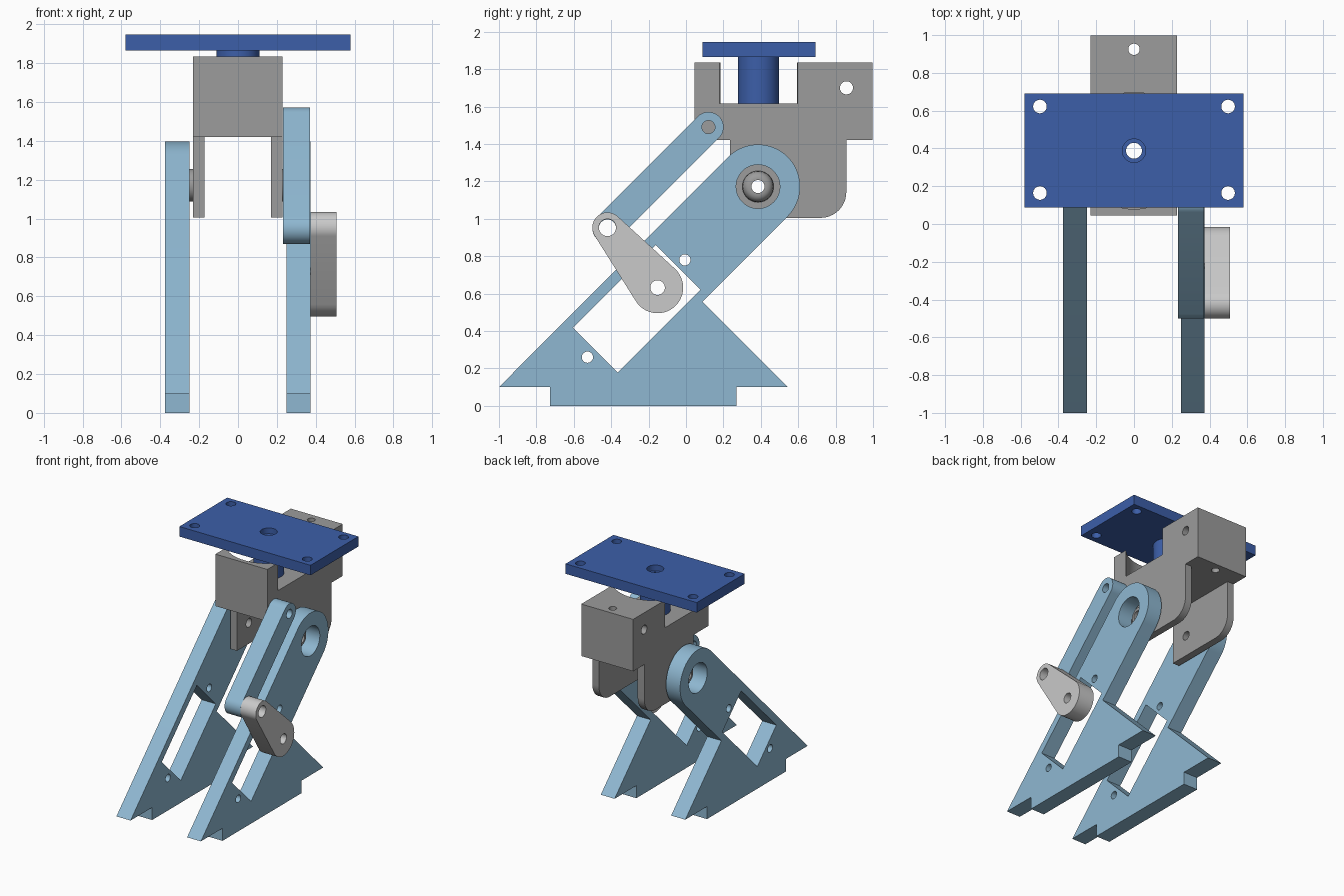
import bpy, bmesh
from math import sin, cos, pi, hypot, acos, atan2, sqrt

if "Cube" in bpy.data.objects:
    bpy.data.objects.remove(bpy.data.objects["Cube"])


def material(name, srgb):
    m = bpy.data.materials.new(name)
    m.diffuse_color = [((c + 0.055) / 1.055) ** 2.4 for c in srgb] + [1]
    m.use_nodes = True
    m.node_tree.nodes["Principled BSDF"].inputs["Base Color"].default_value = m.diffuse_color
    return m


LIGHT_BLUE = material("light blue", (0.56, 0.72, 0.82))
DARK_BLUE = material("dark blue", (0.235, 0.37, 0.66))
GREY = material("mid grey", (0.61, 0.61, 0.61))
PALE_GREY = material("pale grey", (0.79, 0.79, 0.79))


def arc(c, r, a0, a1, n=24):
    return [(c[0] + r * cos(a0 + (a1 - a0) * i / n),
             c[1] + r * sin(a0 + (a1 - a0) * i / n)) for i in range(n + 1)]


def circle(c, r, n=40):
    return arc(c, r, 0, 2 * pi, n)[:-1]


def rect(a0, b0, a1, b1):
    return [(a0, b0), (a1, b0), (a1, b1), (a0, b1)]


def tapered_bar(c1, r1, c2, r2):
    """Outline wrapped around two circles."""
    d = atan2(c2[1] - c1[1], c2[0] - c1[0])
    a = acos((r1 - r2) / hypot(c2[0] - c1[0], c2[1] - c1[1]))
    return arc(c2, r2, d - a, d + a) + arc(c1, r1, d + a, d + 2 * pi - a)


def loft(name, rings, mat=None):
    """Solid through matching rings of 3D points."""
    bm = bmesh.new()
    vs = [[bm.verts.new(p) for p in ring] for ring in rings]
    n = len(vs[0])
    for lo, hi in zip(vs, vs[1:]):
        for i in range(n):
            bm.faces.new((lo[i], lo[(i + 1) % n], hi[(i + 1) % n], hi[i]))
    bm.faces.new(vs[0])
    bm.faces.new(vs[-1])
    bmesh.ops.recalc_face_normals(bm, faces=bm.faces)
    me = bpy.data.meshes.new(name)
    bm.to_mesh(me)
    bm.free()
    ob = bpy.data.objects.new(name, me)
    bpy.context.collection.objects.link(ob)
    if mat:
        me.materials.append(mat)
    return ob


def along_x(name, pts, x0, x1, mat=None):
    return loft(name, [[(x, y, z) for y, z in pts] for x in (x0, x1)], mat)


def along_z(name, pts, z0, z1, mat=None):
    return loft(name, [[(x, y, z) for x, y in pts] for z in (z0, z1)], mat)


def select(ob):
    bpy.ops.object.select_all(action='DESELECT')
    ob.select_set(True)
    bpy.context.view_layer.objects.active = ob


def boolean(ob, others, op='DIFFERENCE'):
    select(ob)
    for other in others:
        other.hide_render = True
        m = ob.modifiers.new("cut", 'BOOLEAN')
        m.operation, m.solver, m.object = op, 'EXACT', other
        bpy.ops.object.modifier_apply(modifier=m.name)
        bpy.data.objects.remove(other)


def smooth(ob):
    select(ob)
    bpy.ops.object.shade_smooth_by_angle()


def hole_x(c, r, x0=-1, x1=1):
    return along_x("cutter", circle(c, r), x0, x1)


def hole_z(c, r, z0=1, z1=3):
    return along_z("cutter", circle(c, r), z0, z1)


PIVOT = (0.385, 1.172)
POST = (0, 0.388)

# Side legs: slanted arm on a triangular foot, with slot and holes
leg_outline = [(-1, 0.1), (-0.727, 0.1), (-0.727, 0), (0.27, 0), (0.27, 0.1),
               (0.545, 0.1), (0.088, 0.557)] + arc(PIVOT, 0.225, -pi / 4, 3 * pi / 4, 36)
slot = [(-0.605, 0.417), (-0.366, 0.178), (0.077, 0.621), (-0.162, 0.86)]
for side, x0, x1 in (("left", -0.375, -0.25), ("right", 0.25, 0.372)):
    leg = along_x(side + "_leg", leg_outline, x0, x1, LIGHT_BLUE)
    boolean(leg, [along_x("cutter", slot, -1, 1), hole_x(PIVOT, 0.117),
                  hole_x((-0.527, 0.26), 0.03), hole_x((-0.006, 0.78), 0.03)])
    smooth(leg)

# Push rod between crank and bracket
link = along_x("link_rod", tapered_bar((-0.42, 0.95), 0.081, (0.12, 1.49), 0.081),
               0.232, 0.371, LIGHT_BLUE)
boolean(link, [hole_x((0.12, 1.49), 0.035), hole_x((-0.42, 0.95), 0.046)])
smooth(link)

# Crank arm
crank = along_x("crank_arm", tapered_bar((-0.152, 0.632), 0.137, (-0.42, 0.953), 0.081),
                0.372, 0.508, PALE_GREY)
boolean(crank, [hole_x((-0.152, 0.632), 0.039), hole_x((-0.42, 0.953), 0.046)])
smooth(crank)

# Bracket: block with two hanging cheeks, round clearance cut and holes
bracket_outline = ([(0.045, 1.42), (0.235, 1.42), (0.235, 1.005)]
                   + arc((0.72, 1.142), 0.137, -pi / 2, 0, 12)
                   + [(0.857, 1.42), (0.997, 1.42), (0.997, 1.835), (0.045, 1.835)])
bracket = along_x("bracket", bracket_outline, -0.231, 0.228, GREY)
boolean(bracket, [along_x("cutter", rect(0, 0.9, 0.95, 1.42), -0.173, 0.17),
                  along_z("cutter", circle(POST, 0.309, 72), 1.615, 2),
                  hole_x((0.858, 1.70), 0.035), hole_x(PIVOT, 0.035),
                  hole_z((0, 0.925), 0.03), hole_z(POST, 0.042)])
smooth(bracket)

# Pivot bosses: domed collars on the cheeks
for side, s in (("left", -1), ("right", 1)):
    rings = [(0.228, 0.084), (0.25, 0.083)]
    rings += [(0.25 + 0.045 * sin(t), 0.045 + 0.038 * cos(t)) for t in (0.4, 0.8, 1.2, pi / 2)]
    boss = loft(side + "_pivot_boss",
                [[(s * x, y, z) for y, z in circle(PIVOT, r)] for x, r in rings], GREY)
    boolean(boss, [hole_x(PIVOT, 0.035)])
    smooth(boss)

# Platform plate with mounting holes, on a round post
platform = along_z("platform", rect(-0.58, 0.088, 0.58, 0.692), 1.866, 1.946, DARK_BLUE)
boolean(platform, [hole_z((x, y), 0.036) for x in (-0.498, 0.498) for y in (0.164, 0.622)]
        + [hole_z(POST, 0.042), hole_z(POST, 0.062, 1.90, 2.1)])
smooth(platform)
post = along_z("platform_post", circle(POST, 0.11, 48), 1.615, 1.866, DARK_BLUE)
boolean(post, [hole_z(POST, 0.042)])
smooth(post)
